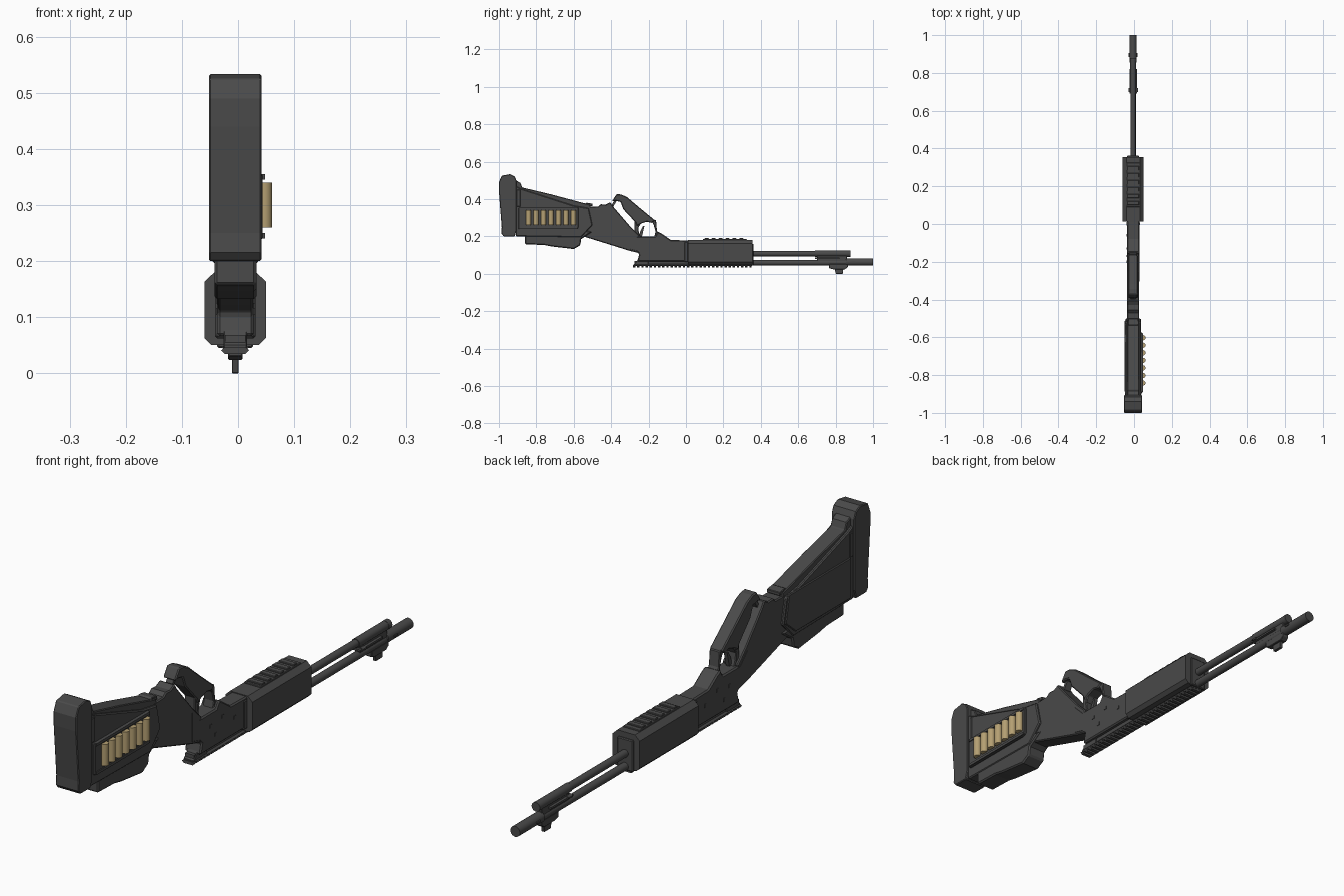
import bpy, bmesh, math

CX = -0.005  # centre plane of the weapon


def material(name, rgb):
    m = bpy.data.materials.new(name)
    m.diffuse_color = (*rgb, 1)
    return m


GREY = material("dark_grey", (0.068, 0.068, 0.068))
BRASS = material("brass", (0.46, 0.35, 0.17))


def finish(name, bm, mat=GREY, bevel=0, smooth=False):
    bmesh.ops.recalc_face_normals(bm, faces=bm.faces)
    me = bpy.data.meshes.new(name)
    bm.to_mesh(me)
    bm.free()
    me.materials.append(mat)
    ob = bpy.data.objects.new(name, me)
    bpy.context.collection.objects.link(ob)
    if bevel:
        b = ob.modifiers.new("bevel", 'BEVEL')
        b.width, b.segments, b.limit_method = bevel, 1, 'ANGLE'
        b.angle_limit = math.radians(50)
    if smooth:
        bpy.context.view_layer.objects.active = ob
        ob.select_set(True)
        bpy.ops.object.shade_smooth_by_angle(angle=math.radians(35))
        ob.select_set(False)
    return ob


def extrude(bm, pts, offset):
    f = bm.faces.new([bm.verts.new(p) for p in pts])
    r = bmesh.ops.extrude_face_region(bm, geom=[f])
    bmesh.ops.translate(bm, vec=offset, verts=[v for v in r['geom'] if isinstance(v, bmesh.types.BMVert)])


def side(name, pts, x0, x1, bevel=0.004, mat=GREY):
    """Side profile in (y, z), extruded across x."""
    bm = bmesh.new()
    extrude(bm, [(x0, y, z) for y, z in pts], (x1 - x0, 0, 0))
    return finish(name, bm, mat, bevel)


def section(name, pts, y0, y1, bevel=0):
    """Half cross-section in (x, z), mirrored about CX and extruded along y."""
    full = [(CX + x, y0, z) for x, z in pts] + [(CX - x, y0, z) for x, z in reversed(pts)]
    bm = bmesh.new()
    extrude(bm, full, (0, y1 - y0, 0))
    return finish(name, bm, GREY, bevel)


def box(name, x, y, z, bevel=0):
    return side(name, [(y[0], z[0]), (y[1], z[0]), (y[1], z[1]), (y[0], z[1])], x[0], x[1], bevel)


def tube(name, y0, y1, z, r, n=20):
    bm = bmesh.new()
    extrude(bm, [(CX + r * math.cos(2 * math.pi * i / n), y0, z + r * math.sin(2 * math.pi * i / n))
                 for i in range(n)], (0, y1 - y0, 0))
    return finish(name, bm, smooth=True)


# Butt pad
side("butt_pad", [(-1, .49), (-.985, .525), (-.94, .533), (-.915, .52), (-.905, .495), (-.905, .235),
                  (-.915, .2), (-.975, .2), (-.987, .215), (-.985, .25), (-1, .44)], -.052, .042, .003)

# Stock core and slimmer comb along the top
side("stock", [(-.91, .47), (-.88, .455), (-.60, .365), (-.52, .352), (-.5, .26), (-.56, .195), (-.91, .2)],
     -.045, .036)
side("stock_comb", [(-.91, .5), (-.885, .487), (-.875, .462), (-.72, .425), (-.515, .37), (-.5, .34), (-.91, .4)],
     -.035, .026, .003)
side("stock_left_panel", [(-.89, .36), (-.53, .36), (-.51, .26), (-.57, .21), (-.89, .21)], -.049, -.04, .003)
side("stock_groove_rib", [(-.905, .45), (-.885, .45), (-.885, .36), (-.905, .36)], -.048, .039, .002)
side("comb_step", [(-.56, .366), (-.5, .362), (-.5, .375), (-.53, .38)], -.032, .022, .002)

# Cheek pad under the stock
side("cheek_pad", [(-.86, .21), (-.86, .157), (-.76, .154), (-.72, .146), (-.6, .132), (-.565, .152),
                   (-.56, .185), (-.5, .225), (-.6, .24)], -.042, .033, .005)

# Wrist joining stock and receiver
side("wrist", [(-.53, .358), (-.47, .36), (-.455, .372), (-.43, .37), (-.405, .383), (-.39, .36), (-.30, .255),
               (-.25, .205), (-.25, .11), (-.30, .122), (-.55, .2), (-.54, .26)], -.036, .027)

# Receiver
side("receiver", [(-.31, .25), (-.26, .20), (-.23, .2), (-.165, .2), (-.15, .225), (-.13, .215), (-.08, .18),
                  (.02, .178), (.02, .066), (-.26, .066), (-.25, .105), (-.262, .118), (-.31, .13)],
     -.037, .028, .005)
box("receiver_band", (-.041, .031), (-.01, .012), (.062, .17), .004)
for y, z in ((-.2, .15), (-.13, .16), (-.17, .11), (-.06, .13)):  # pins
    box("receiver_pin", (-.039, .03), (y - .006, y + .006), (z - .006, z + .006))

# Lever grip with trigger guard
side("lever_grip", [(-.395, .388), (-.385, .405), (-.37, .427), (-.345, .424), (-.315, .41), (-.25, .355),
                    (-.165, .285), (-.185, .272), (-.21, .278), (-.24, .268), (-.262, .255),
                    (-.27, .275), (-.335, .345), (-.35, .385), (-.375, .39)], -.03, .021)
side("lever_link", [(-.40, .365), (-.375, .405), (-.362, .405), (-.388, .36)], -.018, .009, 0)
side("trigger_guard_front", [(-.19, .292), (-.16, .287), (-.155, .23), (-.14, .205), (-.17, .195),
                             (-.163, .225), (-.172, .26)], -.026, .017, .003)
side("trigger_guard_back", [(-.275, .29), (-.24, .272), (-.255, .245), (-.252, .22), (-.24, .19), (-.275, .2)],
     -.026, .017, .003)
side("trigger", [(-.235, .2), (-.228, .23), (-.222, .255), (-.229, .256), (-.243, .23), (-.252, .2)],
     -.012, .002, 0)

# Shell holder and shells
side("shell_holder", [(-.895, .355), (-.575, .355), (-.575, .245), (-.59, .238), (-.895, .238)], .03, .044, .003)
box("shell_holder_top_lip", (.04, .048), (-.89, -.58), (.345, .355))
box("shell_holder_bottom_lip", (.04, .048), (-.89, -.58), (.24, .25))
for i in range(7):
    bm = bmesh.new()
    y = -.842 + i * .04
    n = 14
    extrude(bm, [(.047 + .014 * math.cos(2 * math.pi * k / n), y + .014 * math.sin(2 * math.pi * k / n), .26)
                 for k in range(n)], (0, 0, .08))
    finish("shell", bm, BRASS, smooth=True)

# Handguard with top ribs
section("handguard", [(.042, .05), (.055, .063), (.055, .163), (.036, .181)], .012, .355)
box("handguard_top_pad", (-.04, .03), (.09, .325), (.178, .185), .002)
for i in range(6):
    box("handguard_rib", (-.036, .026), (.1 + i * .037, .122 + i * .037), (.18, .19), .002)
box("handguard_nose", (-.037, .027), (.35, .362), (.045, .16), .003)

# Lower toothed rail
section("rail_bar", [(.018, .068), (.018, .052), (.024, .046), (.02, .041)], -.275, .352)
for i in range(29):
    y = -.283 + i * .0222
    section("rail_tooth", [(.019, .046), (.025, .041), (.018, .034)], y, y + .0125)
side("rail_end", [(-.25, .09), (-.262, .068), (-.28, .05), (-.28, .042), (-.2, .042), (-.2, .09)],
     -.026, .016, .002)

# Barrel, muzzle and magazine tube
tube("barrel", .33, .98, .059, .0145)
tube("muzzle", .855, 1.0, .0625, .0195)
tube("magazine_tube", .33, .87, .107, .014)
tube("magazine_cap", .69, .88, .107, .0165)
tube("magazine_tip", .86, .88, .107, .017)

# Clamp joining the tubes, with small side wings
box("tube_clamp", (-.015, .005), (.70, .86), (.06, .1), .002)
box("clamp_wings", (-.03, .02), (.70, .72), (.082, .088))
box("clamp_plate", (-.025, .015), (.69, .82), (.08, .087))
box("muzzle_wings", (-.028, .018), (.885, .905), (.06, .066))

# Front sight
side("front_sight_base", [(.765, .052), (.765, .03), (.785, .024), (.85, .024), (.865, .035), (.865, .052)],
     -.018, .008, .002)
side("front_sight_post", [(.795, .03), (.8, 0), (.838, 0), (.842, .03)], -.011, .001, .001)
